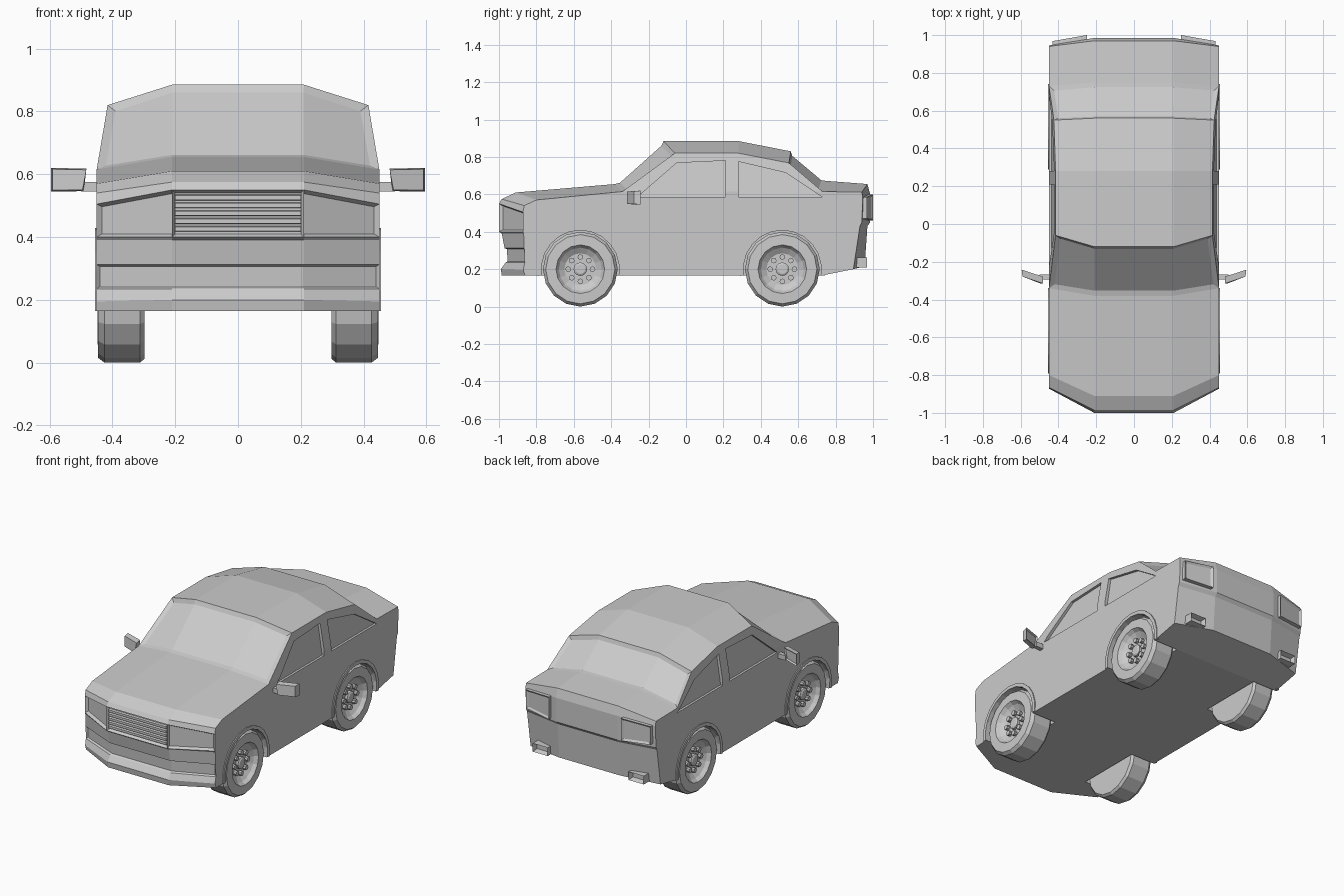
import bpy, bmesh
from math import sin, cos, pi, radians

if "Cube" in bpy.data.objects:
    bpy.data.objects.remove(bpy.data.objects["Cube"])


def finish(name, bm):
    bmesh.ops.recalc_face_normals(bm, faces=bm.faces)
    me = bpy.data.meshes.new(name)
    bm.to_mesh(me)
    bm.free()
    ob = bpy.data.objects.new(name, me)
    bpy.context.collection.objects.link(ob)
    return ob


def prism(bm, a, b):
    """Solid between two matching polygons; returns the cap on b."""
    va, vb = [bm.verts.new(p) for p in a], [bm.verts.new(p) for p in b]
    n = len(va)
    faces = [bm.faces.new(va), bm.faces.new(vb)]
    for i in range(n):
        j = (i + 1) % n
        faces.append(bm.faces.new((va[i], va[j], vb[j], vb[i])))
    bmesh.ops.recalc_face_normals(bm, faces=faces)
    return faces[1]


def recess(bm, faces, rim, depth):
    bmesh.ops.inset_region(bm, faces=faces, thickness=rim, depth=-depth,
                           use_even_offset=True)


def lathe(bm, prof, s, cy, cz, n):
    """Spin (radius, x) profile about an x axis; ends must have radius 0."""
    ends = [bm.verts.new((s * prof[k][1], cy, cz)) for k in (0, -1)]
    rings = [[bm.verts.new((s * x, cy + r * sin(2 * pi * i / n), cz - r * cos(2 * pi * i / n)))
              for i in range(n)] for r, x in prof[1:-1]]
    for i in range(n):
        j = (i + 1) % n
        bm.faces.new((ends[0], rings[0][i], rings[0][j]))
        bm.faces.new((ends[1], rings[-1][j], rings[-1][i]))
        for p, q in zip(rings, rings[1:]):
            bm.faces.new((p[i], p[j], q[j], q[i]))


SIDES = (("right", 1), ("left", -1))
AXLES = (("front", -0.565), ("rear", 0.515))

# Body: each row is centre (y, z) and outer edge (y, z), running nose to tail
ROWS = [(-.985, .165, -.86, .165), (-.99, .20, -.87, .195), (-.965, .235, -.862, .235),
        (-.97, .312, -.865, .312), (-.985, .39, -.868, .39), (-1, .40, -.872, .40),
        (-1, .55, -.872, .505), (-.985, .575, -.865, .54), (-.91, .61, -.80, .57),
        (-.38, .655, -.34, .615), (-.12, .885, -.06, .82), (.28, .885, .28, .82),
        (.56, .83, .55, .768), (.75, .672, .73, .615), (.97, .655, .94, .612),
        (.985, .60, .945, .585), (.985, .45, .94, .45), (.97, .43, .93, .43),
        (.955, .215, .895, .20), (.72, .165, .72, .165)]
bm = bmesh.new()
grid = []
for yc, zc, yo, zo in ROWS:
    xo = .45 - max(0, zo - .615) * .17
    grid.append([bm.verts.new(p) for p in ((-xo, yo, zo), (-.21, yc, zc), (.21, yc, zc), (xo, yo, zo))])
strips = []
for i, a in enumerate(grid):
    b = grid[(i + 1) % len(grid)]
    strips.append([bm.faces.new((a[k], a[k + 1], b[k + 1], b[k])) for k in range(3)])
for k in (0, 3):
    bm.faces.new([g[k] for g in grid[:10] + grid[13:]])
    bm.faces.new([g[k] for g in grid[9:14]])
bmesh.ops.recalc_face_normals(bm, faces=bm.faces)
recess(bm, strips[9], .025, .012)     # windscreen
recess(bm, strips[12], .022, .014)    # rear window
recess(bm, strips[2], .006, .012)     # lower intake
for f in strips[5]:                   # headlights and grille opening
    recess(bm, [f], .010, .018)
body = finish("body", bm)

# Cutter for wheel wells and side windows
bm = bmesh.new()
windows = [[(-.26, .585), (-.05, .768), (.21, .78), (.21, .585)],
           [(.28, .585), (.28, .775), (.535, .715), (.73, .585)]]
for _, s in SIDES:
    for _, cy in AXLES:
        lathe(bm, [(0, .285), (.21, .285), (.21, .6), (0, .6)], s, cy, .2, 20)
    for w in windows:
        prism(bm, [(s * (.436 - (z - .585) * .155), y, z) for y, z in w],
              [(s * .5, y, z) for y, z in w])
cutter = finish("well_and_window_cutter", bm)
cutter.hide_render = True
cutter.display_type = 'WIRE'
mod = body.modifiers.new("cuts", 'BOOLEAN')
mod.operation = 'DIFFERENCE'
mod.solver = 'EXACT'
mod.object = cutter

# Grille slats
bm = bmesh.new()
for i in range(5):
    z = .425 + i * .025
    low = [(-.2, -.975, z - .009), (.2, -.975, z - .009), (.2, -.975, z + .011), (-.2, -.975, z + .011)]
    prism(bm, low, [(x, -.997, zz * .7 + z * .3) for x, _, zz in low])
finish("grille_slats", bm)

for side, s in SIDES:
    for end, cy in AXLES:
        # Wheel: tyre and dished rim, hub and eight nuts
        bm = bmesh.new()
        lathe(bm, [(0, .298), (.188, .298), (.2, .312), (.2, .425), (.185, .445), (.13, .447),
                   (.115, .425), (.085, .405), (0, .405)], s, cy, .2, 16)
        lathe(bm, [(0, .39), (.036, .39), (.036, .42), (.026, .426), (0, .426)], s, cy, .2, 12)
        for i in range(8):
            a = 2 * pi * i / 8
            lathe(bm, [(0, .39), (.015, .39), (.015, .425), (0, .425)], s,
                  cy + .065 * sin(a), .2 + .065 * cos(a), 8)
        finish(f"{end}_{side}_wheel", bm)

        # Arch lip
        bm = bmesh.new()
        arc = [radians(-9 + 198 * i / 12) for i in range(13)]
        outline = [(cy + .229 * cos(a), .2 + .229 * sin(a)) for a in arc]
        outline += [(cy + .208 * cos(a), .2 + .208 * sin(a)) for a in reversed(arc)]
        prism(bm, [(s * .435, y, z) for y, z in outline], [(s * .456, y, z) for y, z in outline])
        finish(f"{end}_{side}_arch_lip", bm)

    # Door mirror with stem
    bm = bmesh.new()
    plan = [(.483, .550, .618), (.595, .545, .620)]
    (x0, b0, t0), (x1, b1, t1) = plan
    front = [(s * (x0 + .012), -.315, b0), (s * (x1 - .005), -.278, b1 + .004),
             (s * (x1 - .005), -.278, t1 - .004), (s * x0, -.315, t0 - .004)]
    back = [(s * (x0 + .008), -.278, b0 - .004), (s * x1, -.242, b1),
            (s * x1, -.242, t1), (s * x0, -.278, t0)]
    recess(bm, [prism(bm, front, back)], .008, .008)
    stem = [(-.295, .545), (-.268, .545), (-.268, .575), (-.295, .575)]
    prism(bm, [(s * .435, y, z) for y, z in stem], [(s * .50, y, z) for y, z in stem])
    finish(f"{side}_mirror", bm)

    # Tail light
    bm = bmesh.new()
    edge = [(.25, .46, 1.0), (.432, .47, .968), (.432, .585, .968), (.25, .60, 1.0)]
    recess(bm, [prism(bm, [(s * x, y - .05, z) for x, z, y in edge],
                      [(s * x, y, z) for x, z, y in edge])], .012, .008)
    finish(f"{side}_tail_light", bm)

    # Exhaust outlet
    bm = bmesh.new()
    pipe = [(.28, .21), (.385, .21), (.385, .262), (.28, .262)]
    recess(bm, [prism(bm, [(s * x, .87, z) for x, z in pipe],
                      [(s * x, .968, z) for x, z in pipe])], .01, .03)
    finish(f"{side}_exhaust", bm)
